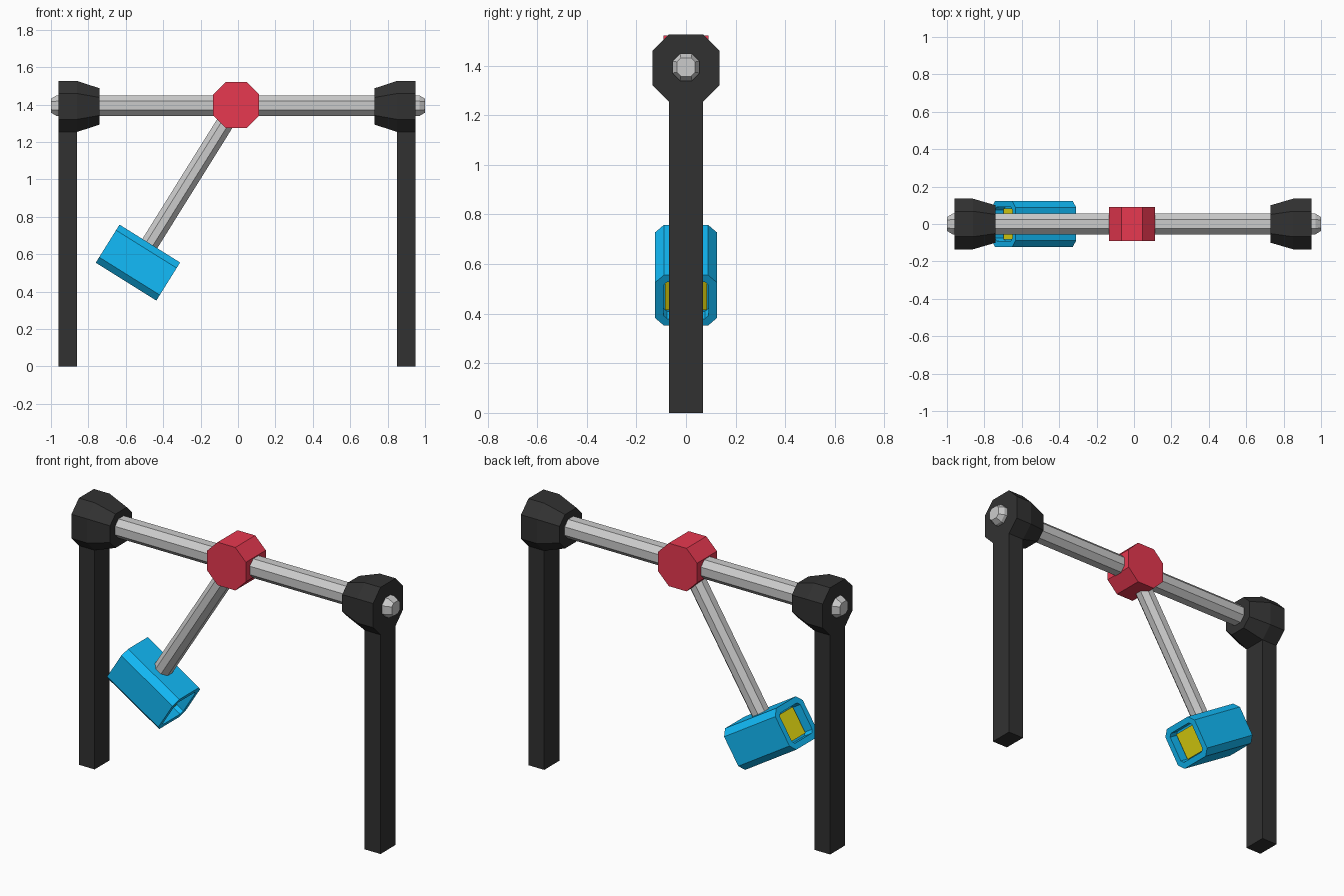
import bpy, bmesh
from mathutils import Vector

if "Cube" in bpy.data.objects:
    bpy.data.objects.remove(bpy.data.objects["Cube"])


def material(name, rgb):
    m = bpy.data.materials.new(name)
    m.diffuse_color = (*rgb, 1)
    m.use_nodes = True
    m.node_tree.nodes["Principled BSDF"].inputs["Base Color"].default_value = m.diffuse_color
    return m


BLACK = material("black", (0.031, 0.031, 0.031))
RED = material("red", (0.8, 0.04, 0.08))
BLUE = material("blue", (0.006, 0.5, 0.95))
YELLOW = material("yellow", (0.85, 0.76, 0.006))


def loft(name, origin, axis, stations, mat=None, recess=None):
    """Chamfered-rectangle sections along axis.
    Station: (distance, half width u, half width v, corner cut)."""
    o, d = Vector(origin), Vector(axis).normalized()
    u = Vector((1, 0, 0)) if abs(d.y) > 0.9 else Vector((0, 1, 0))
    v = d.cross(u)
    bm = bmesh.new()
    rings = []
    for t, a, b, c in stations:
        if c:
            pts = [(a, b - c), (a - c, b), (c - a, b), (-a, b - c),
                   (-a, c - b), (c - a, -b), (a - c, -b), (a, c - b)]
        else:
            pts = [(a, b), (-a, b), (-a, -b), (a, -b)]
        rings.append([bm.verts.new(o + d * t + u * p + v * q) for p, q in pts])
    n = len(rings[0])
    for r, s in zip(rings, rings[1:]):
        for i in range(n):
            j = (i + 1) % n
            bm.faces.new((r[i], r[j], s[j], s[i]))
    caps = [bm.faces.new(rings[0]), bm.faces.new(rings[-1])]
    bmesh.ops.recalc_face_normals(bm, faces=bm.faces[:])
    if recess:
        # rim around each end, then a sunken pocket
        rim, depth = recess
        for cap in caps:
            bmesh.ops.inset_region(bm, faces=[cap], thickness=rim)
            normal = cap.normal.copy()
            floor = bmesh.ops.extrude_discrete_faces(bm, faces=[cap])["faces"][0]
            bmesh.ops.translate(bm, verts=floor.verts[:], vec=-normal * depth)
    me = bpy.data.meshes.new(name)
    bm.to_mesh(me)
    bm.free()
    ob = bpy.data.objects.new(name, me)
    bpy.context.collection.objects.link(ob)
    if mat:
        me.materials.append(mat)
    return ob


# posts and tapered bar clamps, one pair per side
for side, s, x0 in (("left", -1, -0.96), ("right", 1, 0.95)):
    loft(f"{side}_post", (x0 - s * 0.05, 0, 0), (0, 0, 1),
         [(0, 0.068, 0.05, 0), (1.3, 0.068, 0.05, 0)], BLACK)
    loft(f"{side}_clamp", (x0, 0, 1.39), (-s, 0, 0),
         [(0, 0.135, 0.136, 0.067), (0.1, 0.135, 0.136, 0.067),
          (0.22, 0.1, 0.097, 0.049)], BLACK)

# crossbar with bevelled tips
loft("crossbar", (0, 0, 1.394), (1, 0, 0),
     [(-1, 0.037, 0.037, 0.016), (-0.97, 0.055, 0.055, 0.031),
      (0.97, 0.055, 0.055, 0.031), (1, 0.037, 0.037, 0.016)])

# pivot hub
loft("pivot_hub", (-0.01, -0.09, 1.398), (0, 1, 0),
     [(0, 0.123, 0.123, 0.067), (0.18, 0.123, 0.123, 0.067)], RED)

# swinging arm
pivot = Vector((-0.01, 0, 1.396))
head = Vector((-0.535, 0, 0.555))
down = (head - pivot).normalized()
length = (head - pivot).length
loft("swing_arm", pivot, down,
     [(0, 0.047, 0.047, 0.0275), (length - 0.05, 0.047, 0.047, 0.0275)])

# hammer head with sunken ends and coloured striking panels
along = Vector((-down.z, 0, down.x))
loft("hammer_head", head, along,
     [(-0.191, 0.124, 0.12, 0.035), (0.191, 0.124, 0.12, 0.035)],
     BLUE, recess=(0.035, 0.055))
for side, s in (("left", -1), ("right", 1)):
    loft(f"{side}_striking_panel", head, along * s,
         [(0.1, 0.084, 0.076, 0), (0.144, 0.084, 0.076, 0)], YELLOW)
